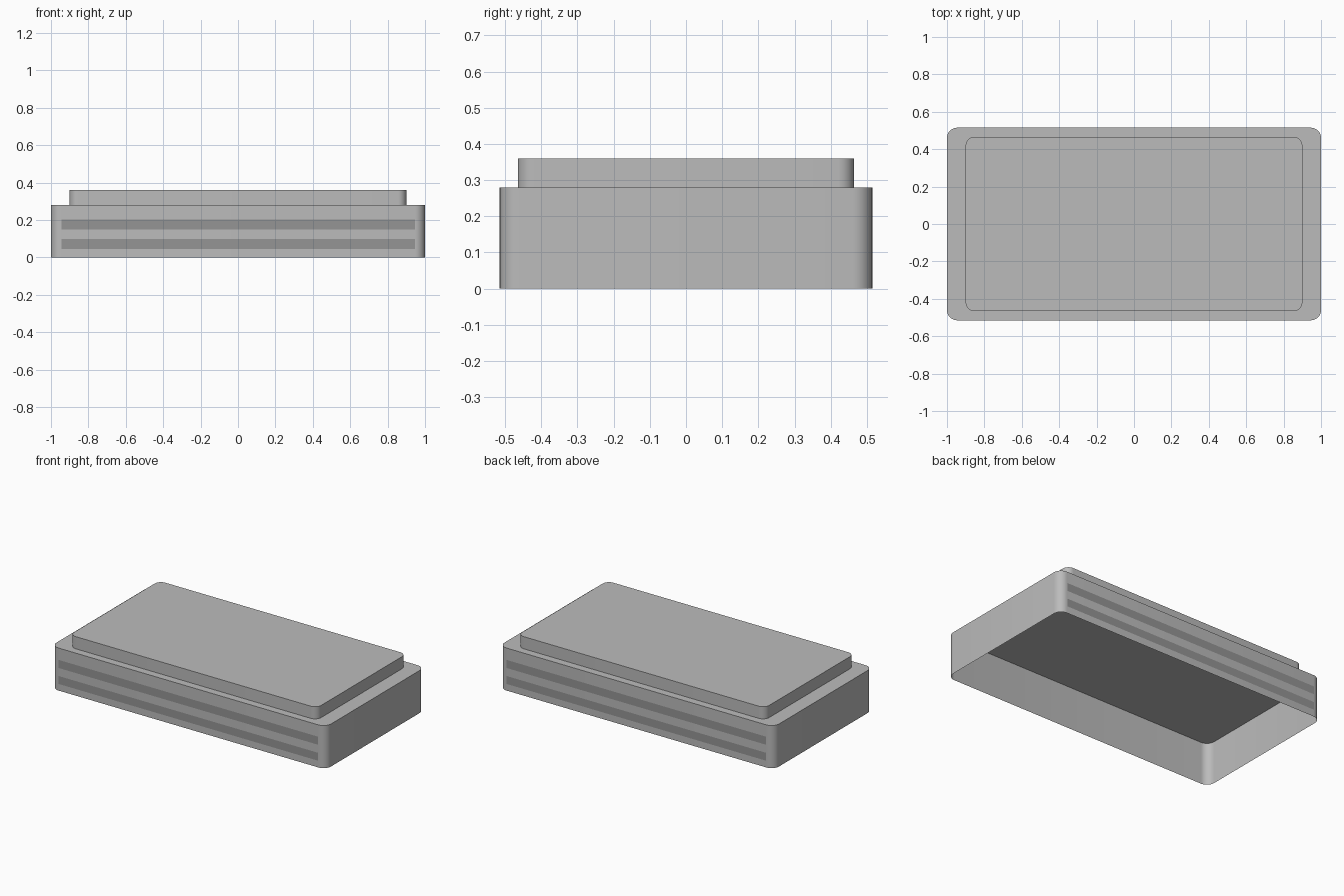
import bpy, bmesh, math

if "Cube" in bpy.data.objects:
    bpy.data.objects.remove(bpy.data.objects["Cube"])


def material(name, v):
    m = bpy.data.materials.new(name)
    m.diffuse_color = (v, v, v, 1)
    m.use_nodes = True
    m.node_tree.nodes["Principled BSDF"].inputs["Base Color"].default_value = m.diffuse_color
    return m


body_grey = material("light_grey", 0.5)
stripe_grey = material("dark_grey", 0.3)


def finish(bm, name, mat):
    me = bpy.data.meshes.new(name)
    bm.to_mesh(me)
    bm.free()
    me.materials.append(mat)
    ob = bpy.data.objects.new(name, me)
    bpy.context.collection.objects.link(ob)
    return ob


def rounded_cap(name, hx, hy, r, z0, z1, mat, seg=8):
    """Open-bottomed box shell with rounded vertical corners."""
    bm = bmesh.new()
    pts = []
    for i, (sx, sy) in enumerate([(1, 1), (-1, 1), (-1, -1), (1, -1)]):
        for k in range(seg + 1):
            a = math.pi / 2 * (i + k / seg)
            pts.append((sx * (hx - r) + r * math.cos(a), sy * (hy - r) + r * math.sin(a)))
    low = [bm.verts.new((x, y, z0)) for x, y in pts]
    high = [bm.verts.new((x, y, z1)) for x, y in pts]
    n = len(pts)
    for i in range(n):
        j = (i + 1) % n
        bm.faces.new((low[i], low[j], high[j], high[i]))
    bm.faces.new(high)
    ob = finish(bm, name, mat)
    bpy.context.view_layer.objects.active = ob
    ob.select_set(True)
    bpy.ops.object.shade_smooth_by_angle(angle=math.radians(35))
    ob.select_set(False)
    return ob


# Main shell and raised top plate
rounded_cap("base_shell", 1.0, 0.515, 0.055, 0.0, 0.28, body_grey)
rounded_cap("top_plate", 0.9, 0.465, 0.045, 0.28, 0.36, body_grey)

# Two thin stripes on both the front and the back
for side, s in (("front", -1), ("back", 1)):
    for level, z0, z1 in (("lower", 0.045, 0.097), ("upper", 0.15, 0.203)):
        bm = bmesh.new()
        y = s * 0.517
        c = [(-0.945, y, z0), (0.945, y, z0), (0.945, y, z1), (-0.945, y, z1)]
        bm.faces.new([bm.verts.new(p) for p in (c if s < 0 else c[::-1])])
        finish(bm, f"{side}_{level}_stripe", stripe_grey)
